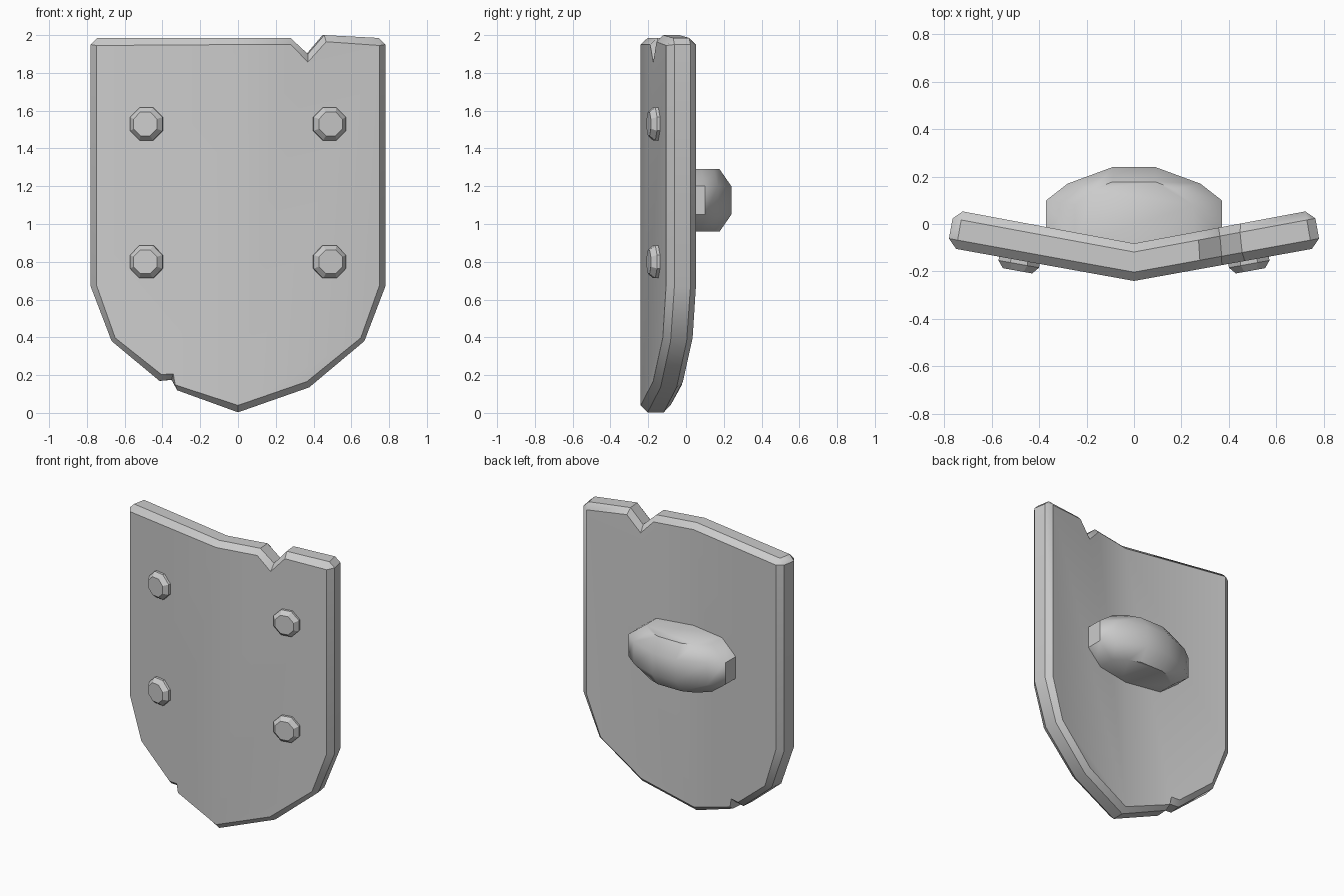
import bpy, bmesh, math
from mathutils import Vector, Matrix

if "Cube" in bpy.data.objects:
    bpy.data.objects.remove(bpy.data.objects["Cube"])

SLOPE = 0.18                      # sweep-back of each plate wing
FRONT = -0.24


def finish(name, bm, angle):
    bmesh.ops.recalc_face_normals(bm, faces=bm.faces)
    me = bpy.data.meshes.new(name)
    bm.to_mesh(me)
    bm.free()
    ob = bpy.data.objects.new(name, me)
    bpy.context.collection.objects.link(ob)
    bpy.ops.object.select_all(action='DESELECT')
    ob.select_set(True)
    bpy.context.view_layer.objects.active = ob
    bpy.ops.object.shade_smooth_by_angle(angle=math.radians(angle))
    return ob


def bridge(bm, rings, closed=True):
    n = len(rings[0])
    for a, b in zip(rings, rings[1:]):
        for i in range(n if closed else n - 1):
            j = (i + 1) % n
            bm.faces.new((a[i], a[j], b[j], b[i]))


# Folded plate: outer contour and chamfered inner contour, from top centre clockwise
outer = [(0, 1.985), (.28, 1.985), (.373, 1.90), (.46, 2.0), (.75, 1.985), (.787, 1.95),
         (.787, .67), (.675, .38), (.38, .135), (0, .003),
         (-.325, .12), (-.355, .175), (-.42, .17), (-.675, .38), (-.787, .67),
         (-.787, 1.95), (-.75, 1.985)]
inner = [(0, 1.95), (.28, 1.95), (.37, 1.857), (.467, 1.965), (.75, 1.95), (.75, 1.945),
         (.75, .678), (.65, .397), (.365, .166), (0, .04),
         (-.332, .148), (-.343, .207), (-.405, .203), (-.65, .397), (-.75, .678),
         (-.75, 1.945), (-.75, 1.95)]

bm = bmesh.new()
rings = []
for pts, d in ((inner, 0), (outer, .037), (outer, .122), (inner, .158)):
    rings.append([bm.verts.new((x * (1 - SLOPE * d / .77), FRONT + d + SLOPE * abs(x), z))
                  for x, z in pts])
bridge(bm, rings)
for r in (rings[0], rings[-1]):
    bm.faces.new(r[:10])
    bm.faces.new(r[9:] + r[:1])
bmesh.ops.remove_doubles(bm, verts=bm.verts, dist=.006)
finish("shield_plate", bm, 35)

# Octagonal rivets, tilted with the wings
for side, label in ((-1, "left"), (1, "right")):
    for z, level in ((1.53, "upper"), (.80, "lower")):
        bm = bmesh.new()
        rings = []
        for r, y in ((.094, .03), (.094, -.016), (.068, -.045)):
            rings.append([bm.verts.new((r * math.cos(t), y, r * math.sin(t)))
                          for t in [math.pi / 8 + k * math.pi / 4 for k in range(8)]])
        bridge(bm, rings)
        bm.faces.new(rings[0])
        bm.faces.new(rings[-1])
        bm.transform(Matrix.Translation((side * .483, FRONT + SLOPE * .483, z))
                     @ Matrix.Rotation(side * math.atan(SLOPE), 4, 'Z'))
        finish(f"rivet_{level}_{label}", bm, 30)

# Arched grip on the back: rounded band running into the plate
wide = [(.37, -.06), (.37, .10), (.28, .17), (.09, .24)]
crest = [(.25, -.09), (.25, .08), (.17, .147), (.09, .178)]
bm = bmesh.new()
rings = []
for half, z in ((crest, .96), (wide, 1.05), (wide, 1.20), (crest, 1.29)):
    path = half + [(-x, y) for x, y in reversed(half)] + [(0, -.14)]
    rings.append([bm.verts.new((x, y, z)) for x, y in path])
bridge(bm, rings)
bm.faces.new(rings[0])
bm.faces.new(rings[-1])
finish("back_grip", bm, 50)
